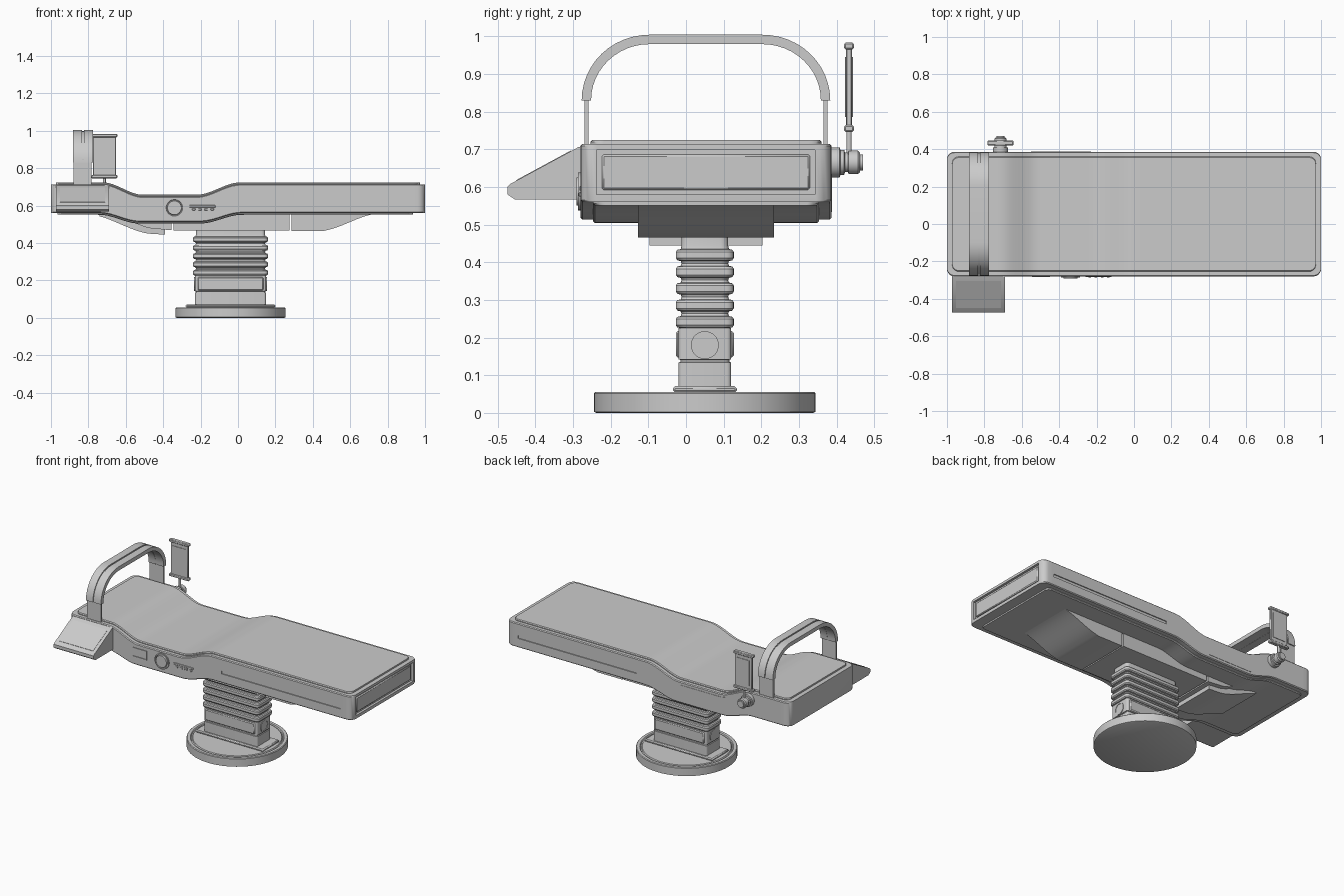
import bpy, bmesh, math
from mathutils import Matrix

if "Cube" in bpy.data.objects:
    bpy.data.objects.remove(bpy.data.objects["Cube"])

CY = 0.053          # centre line of bed and column in y
CX = -0.04          # column centre in x


def make(name, verts, faces):
    me = bpy.data.meshes.new(name)
    me.from_pydata(verts, [], faces)
    bm = bmesh.new()
    bm.from_mesh(me)
    bmesh.ops.remove_doubles(bm, verts=bm.verts, dist=1e-6)
    bmesh.ops.recalc_face_normals(bm, faces=bm.faces)
    bm.to_mesh(me)
    bm.free()
    ob = bpy.data.objects.new(name, me)
    bpy.context.collection.objects.link(ob)
    smooth(ob)
    return ob


def smooth(ob):
    bpy.ops.object.select_all(action='DESELECT')
    ob.select_set(True)
    bpy.context.view_layer.objects.active = ob
    bpy.ops.object.shade_smooth_by_angle(angle=math.radians(30))


def loft(name, rings):
    n = len(rings[0])
    verts = [p for r in rings for p in r]
    faces = [(i * n + j, i * n + (j + 1) % n, (i + 1) * n + (j + 1) % n, (i + 1) * n + j)
             for i in range(len(rings) - 1) for j in range(n)]
    faces += [tuple(range(n)), tuple(range(len(verts) - n, len(verts)))]
    return make(name, verts, faces)


def box(name, x, y, z, bevel=0.0):
    ob = loft(name, [[(a, y[0], z[0]), (a, y[1], z[0]), (a, y[1], z[1]), (a, y[0], z[1])] for a in x])
    if bevel:
        bm = bmesh.new()
        bm.from_mesh(ob.data)
        bmesh.ops.bevel(bm, geom=bm.edges[:], offset=bevel, segments=1, affect='EDGES')
        bm.to_mesh(ob.data)
        bm.free()
    return ob


def prism(name, pts, axis, lo, hi):
    f = (lambda p, t: (t, p[0], p[1])) if axis == 'x' else (lambda p, t: (p[0], t, p[1]))
    return loft(name, [[f(p, t) for p in pts] for t in (lo, hi)])


def lathe(name, profile, loc, axis='z', n=48):
    rings = [[(r * math.cos(2 * math.pi * i / n), r * math.sin(2 * math.pi * i / n), h)
              for i in range(n)] for r, h in profile]
    ob = loft(name, rings)
    rot = {'z': Matrix(), 'y': Matrix.Rotation(-math.pi / 2, 4, 'X'),
           'x': Matrix.Rotation(math.pi / 2, 4, 'Y')}[axis]
    ob.data.transform(Matrix.Translation(loc) @ rot)
    return ob


def ease(x, a, b):
    t = min(max((x - a) / (b - a), 0), 1)
    return t * t * (3 - 2 * t)


def top_z(x):
    return 0.714 - 0.066 * (ease(x, -0.72, -0.51) - ease(x, -0.22, 0.01))


def bot_z(x):
    return 0.56 - 0.047 * (ease(x, -0.74, -0.53) - ease(x, -0.2, 0.02))


def slab(name, x0, x1, half, r, top, bot, ch=0.005):
    """Long plate with rounded plan corners following top and bottom curves."""
    arc = [r * (1 - math.cos(math.pi / 2 * i / 6)) for i in range(7)]
    mid = [x0 + r + (x1 - x0 - 2 * r) * i / 70 for i in range(1, 70)]
    xs = [x0 + a for a in arc] + mid + [x1 - a for a in reversed(arc)]
    rings = []
    for x in xs:
        d = min(x - x0, x1 - x, r)
        w = half - r + math.sqrt(max(r * r - (r - d) ** 2, 0))
        t, b = top(x), bot(x)
        half_ring = [(w - ch, b), (w, b + ch), (w, t - ch), (w - ch, t)]
        rings.append([(x, CY + y, z) for y, z in half_ring] +
                     [(x, CY - y, z) for y, z in reversed(half_ring)])
    return loft(name, rings)


def cut(ob, *dims):
    for d in dims:
        c = box("cutter", *d)
        c.hide_render = True
        m = ob.modifiers.new("cut", 'BOOLEAN')
        m.operation, m.solver, m.object = 'DIFFERENCE', 'EXACT', c
        bpy.context.view_layer.objects.active = ob
        bpy.ops.object.modifier_apply(modifier=m.name)
        bpy.data.objects.remove(c)
    smooth(ob)


# bed frame with side slots and foot-end recess
F, B = CY - 0.333, CY + 0.333
frame = slab("bed_frame", -1, 1, 0.333, 0.04, top_z, bot_z)
cut(frame,
    ((0.08, 0.92), (F - 0.02, F + 0.006), (0.618, 0.636)),
    ((0.08, 0.92), (B - 0.006, B + 0.02), (0.618, 0.636)),
    ((0.985, 1.02), (CY - 0.29, CY + 0.29), (0.58, 0.698)))
box("foot_end_panel", (0.97, 0.994), (CY - 0.276, CY + 0.276), (0.592, 0.686), 0.005)

# mattress and under plate
slab("mattress", -0.972, 0.972, 0.307, 0.035, lambda x: top_z(x) + 0.01, lambda x: top_z(x) - 0.03)
slab("under_plate", -0.965, 0.935, 0.3, 0.03, lambda x: bot_z(x) + 0.02, lambda x: bot_z(x) - 0.009)

# underside housings: foot ramp, middle, head nose
ramp = [(0.285, 0.58), (0.285, 0.465), (0.46, 0.465)]
ramp += [(0.46 + 0.26 * i / 12, 0.465 + 0.092 * ease(i / 12, -0.1, 1.15)) for i in range(1, 13)]
prism("foot_housing", ramp + [(0.72, 0.58)], 'y', CY - 0.18, CY + 0.18)
prism("middle_housing", [(-0.345, 0.53), (-0.345, 0.467), (0.275, 0.467), (0.275, 0.58), (0, 0.58), (-0.2, 0.53)],
      'y', CY - 0.18, CY + 0.18)
nose = [(-0.74 + 0.28 * i / 12, 0.553 - 0.105 * ease(i / 12, -0.25, 1.05)) for i in range(13)]
prism("head_housing", [(-0.74, 0.57)] + nose + [(-0.39, 0.445), (-0.39, 0.53), (-0.55, 0.53)],
      'y', CY - 0.15, CY + 0.15)
rim = [(-0.68 + 0.24 * i / 10, 0.545 - 0.069 * ease(i / 10, 0, 1)) for i in range(11)]
prism("head_housing_rim", rim + [(-0.355, 0.468), (-0.355, 0.53), (-0.55, 0.53), (-0.68, 0.57)],
      'y', CY - 0.18, CY + 0.18)

# round base and column
lathe("base_disc", [(0.288, 0), (0.294, 0.003), (0.294, 0.052), (0.29, 0.056), (0.272, 0.056),
                    (0.268, 0.05), (0.262, 0.05), (0.258, 0.056)], (CX, 0.05, 0), n=64)
box("column_foot_plate", (CX - 0.24, CX + 0.24), (-0.035, 0.135), (0.054, 0.071), 0.006)


def rounded_ring(hx, hy, z, r=0.02):
    pts = []
    for k, (sx, sy) in enumerate(((1, 1), (-1, 1), (-1, -1), (1, -1))):
        for i in range(5):
            a = math.pi / 2 * (k + i / 4)
            pts.append((CX + sx * (hx - r) + r * math.cos(a), 0.05 + sy * (hy - r) + r * math.sin(a), z))
    return pts


lower = [(0, 0.065), (0, 0.134), (0.005, 0.135), (0.005, 0.141), (0, 0.142), (0, 0.225), (0.01, 0.225)]
loft("column", [rounded_ring(0.19 - d, 0.07 - d, z, 0.012) for d, z in lower])
folds = []
for k in range(5):
    zc = 0.241 + 0.0445 * k
    folds += [(0.015, zc - 0.022), (0.013, zc - 0.016), (0.004, zc - 0.014), (0, zc - 0.008),
              (0, zc + 0.008), (0.004, zc + 0.014), (0.013, zc + 0.016)]
folds += [(0.015, 0.444), (0.015, 0.48)]
loft("bellows", [rounded_ring(0.2 - d, 0.077 - d, z) for d, z in folds])
for s in (-1, 1):
    box("column_side_panel", (CX - 0.175, CX + 0.175), sorted((0.05 + s * 0.06, 0.05 + s * 0.077)),
        (0.147, 0.217), 0.005)
    lathe("column_cap", [(0.037, 0), (0.037, 0.004), (0.031, 0.004), (0.031, 0.001)],
          (CX + s * 0.19 - (0.004 if s < 0 else 0), 0.05, 0.18), 'x', 32)


# arch over the head end: two bands on a recessed core, thin legs
def arch(name, x0, x1, t0, t1):
    def half(t):
        return [(0.15 + (0.18 - t) * math.cos(math.pi / 2 * i / 12),
                 0.83 + (0.174 - t) * math.sin(math.pi / 2 * i / 12)) for i in range(13)]

    def full(t):
        h = half(t)
        return [(CY + y, z) for y, z in h] + [(CY - y, z) for y, z in reversed(h)]
    loft(name, [[(x0, *o), (x1, *o), (x1, *i), (x0, *i)] for o, i in zip(full(t0), full(t1))])


arch("arch_band_outer", -0.882, -0.833, 0, 0.025)
arch("arch_band_inner", -0.824, -0.776, 0, 0.025)
arch("arch_core", -0.835, -0.822, 0.006, 0.024)
for s in (-1, 1):
    box("arch_leg", (-0.88, -0.782), sorted((CY + s * 0.312, CY + s * 0.323)), (0.70, 0.85))

# sloped control desk on the front side
desk = [(-0.275, 0.708), (-0.285, 0.706), (-0.468, 0.607), (-0.474, 0.6), (-0.474, 0.58), (-0.455, 0.567), (-0.275, 0.567)]
prism("control_desk", desk, 'x', -0.972, -0.69)
prism("control_desk_face", [(-0.305, 0.692), (-0.305, 0.697), (-0.45, 0.6185), (-0.45, 0.613)], 'x', -0.952, -0.71)

# dial, bracket and buttons on the front side
lathe("dial", [(0.05, 0), (0.05, 0.008), (0.044, 0.008), (0.042, 0.003), (0.039, 0.003), (0.037, 0.012)],
      (-0.34, F + 0.001, 0.588), 'y').data.transform(
    Matrix.Translation((0, F + 0.001, 0)) @ Matrix.Scale(-1, 4, (0, 1, 0)) @ Matrix.Translation((0, -F - 0.001, 0)))
bpy.data.objects["dial"].data.flip_normals()
box("bracket_upright", (-0.457, -0.449), (F - 0.004, F + 0.01), (0.562, 0.622))
for z in (0.562, 0.616):
    box("bracket_arm", (-0.545, -0.452), (F - 0.004, F + 0.01), (z, z + 0.006))
box("button_strip", (-0.26, -0.12), (F - 0.003, F + 0.01), (0.59, 0.602), 0.002)
for k in range(4):
    box("button", (-0.245 + 0.033 * k, -0.228 + 0.033 * k), (F - 0.005, F + 0.01), (0.574, 0.586), 0.002)

# hatch on the back side following the dip
xs = [-0.55 + 0.32 * i / 12 for i in range(13)]
prism("back_hatch", [(x, bot_z(x) + 0.02) for x in xs] + [(x, top_z(x) - 0.02) for x in reversed(xs)],
      'y', B - 0.01, B + 0.002)

# screen on a swivel joint at the back
lathe("swivel_joint", [(0.04, -0.005), (0.04, 0.022), (0.033, 0.024), (0.033, 0.034), (0.026, 0.036), (0.026, 0.044),
                       (0.031, 0.046), (0.031, 0.07), (0.026, 0.076), (0.021, 0.076), (0.021, 0.084)],
      (-0.714, B, 0.665), 'y', 32)
lathe("screen_stem", [(0.007, 0.665), (0.007, 0.75)], (-0.714, 0.433, 0), 'z', 16)
box("screen", (-0.775, -0.652), (0.425, 0.441), (0.755, 0.975), 0.003)
for y in ((0.422, 0.426), (0.44, 0.444)):
    box("screen_glass", (-0.758, -0.668), y, (0.785, 0.945))
for z, h in ((0.746, 0.018), (0.965, 0.018)):
    box("screen_rail", (-0.784, -0.645), (0.42, 0.446), (z, z + h), 0.004)
